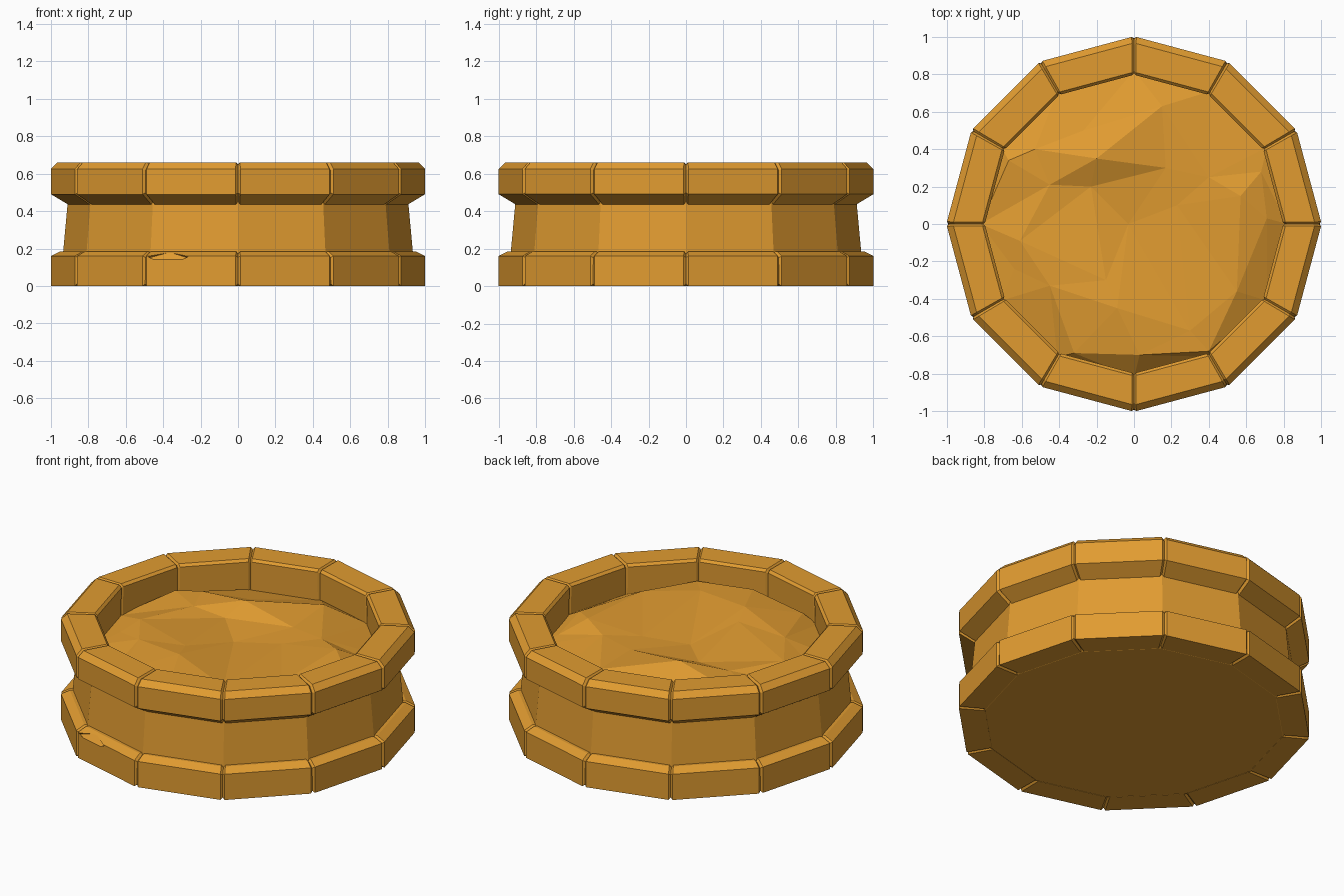
import bpy, bmesh
from math import radians, sin, cos
from mathutils import Vector
from mathutils.geometry import delaunay_2d_cdt

cube = bpy.data.objects.get("Cube")
if cube:
    bpy.data.objects.remove(cube, do_unlink=True)

SIDES = 12
STEP = 360 / SIDES

stone = bpy.data.materials.new("ochre_stone")
OCHRE = (0.75, 0.33, 0.03, 1)
stone.diffuse_color = OCHRE
stone.use_nodes = True
shader = stone.node_tree.nodes["Principled BSDF"]
shader.inputs["Base Color"].default_value = OCHRE
shader.inputs["Roughness"].default_value = 0.9


def make_object(name, bm, recalc=True):
    if recalc:
        bmesh.ops.recalc_face_normals(bm, faces=bm.faces)
    mesh = bpy.data.meshes.new(name)
    bm.to_mesh(mesh)
    bm.free()
    mesh.materials.append(stone)
    obj = bpy.data.objects.new(name, mesh)
    bpy.context.collection.objects.link(obj)
    return obj


def polar(radius, degrees, z):
    a = radians(degrees)
    return Vector((radius * cos(a), radius * sin(a), z))


def shrink(profile, amount):
    """Pull each profile point towards the middle of the profile."""
    points = [Vector(p) for p in profile]
    middle = sum(points, Vector((0, 0))) / len(points)
    return [p + (middle - p).normalized() * amount for p in points]


def block_ring(name, profile, gap=0.7, depth=0.014):
    """A ring of straight blocks with a narrow groove at each corner."""
    bm = bmesh.new()
    groove = shrink(profile, depth)
    sections = []
    for k in range(SIDES):
        for offset, shape in ((-gap, profile), (0, groove), (gap, profile)):
            sections.append([bm.verts.new(polar(r, k * STEP + offset, z)) for r, z in shape])
    n = len(profile)
    for i, a in enumerate(sections):
        b = sections[(i + 1) % len(sections)]
        for j in range(n):
            bm.faces.new((a[j], b[j], b[(j + 1) % n], a[(j + 1) % n]))
    return make_object(name, bm)


def solid_prism(name, profile):
    """A capped many-sided solid following a profile upwards."""
    bm = bmesh.new()
    rings = [[bm.verts.new(polar(r, k * STEP, z)) for k in range(SIDES)] for r, z in profile]
    for low, high in zip(rings, rings[1:]):
        for k in range(SIDES):
            m = (k + 1) % SIDES
            bm.faces.new((low[k], low[m], high[m], high[k]))
    bm.faces.new(rings[0])
    bm.faces.new(rings[-1])
    return make_object(name, bm)


# Stone courses and the drum between them
base = block_ring("base_blocks", [(0.85, 0), (1, 0), (1, 0.16), (0.95, 0.185), (0.85, 0.185)])
solid_prism("drum_wall", [(0.85, 0), (0.94, 0.05), (0.935, 0.18), (0.91, 0.45)])
block_ring("rim_blocks", [(0.8, 0.4), (0.9, 0.43), (1, 0.49), (1, 0.625),
                          (0.965, 0.66), (0.81, 0.66), (0.795, 0.645)])

# Chipped edge on one base block
bm = bmesh.new()
bmesh.ops.create_cone(bm, cap_ends=True, segments=4, radius1=0.1, radius2=0.1, depth=0.08)
chip = make_object("chip_cutter", bm)
chip.scale = (1.1, 0.4, 1)
chip.rotation_euler = (radians(50), 0, radians(-15))
chip.location = (-0.38, -0.925, 0.175)
chip.hide_render = True
cut = base.modifiers.new("chip", "BOOLEAN")
cut.operation = "DIFFERENCE"
cut.solver = "EXACT"
cut.object = chip
bpy.context.view_layer.objects.active = base
bpy.ops.object.modifier_apply(modifier=cut.name)
bpy.data.objects.remove(chip, do_unlink=True)

# Rough faceted filling inside the rim
peaks = [
    (0.15, 0.63, 0.55), (-0.2, 0.35, 0.59), (-0.27, 0.5, 0.52), (-0.53, 0.4, 0.54),
    (-0.67, 0.34, 0.53), (-0.45, 0.21, 0.54), (-0.23, 0.2, 0.53), (-0.03, 0, 0.51),
    (0.17, 0.3, 0.54), (0.4, 0.25, 0.55), (0.57, 0.15, 0.57), (0.55, -0.36, 0.55),
    (0.23, 0.1, 0.53), (-0.15, -0.3, 0.57), (-0.32, -0.69, 0.52), (-0.09, -0.45, 0.59),
    (-0.61, -0.09, 0.53), (-0.45, -0.33, 0.54), (-0.64, -0.24, 0.5), (0.03, -0.7, 0.57),
    (0.4, -0.68, 0.53), (0.3, -0.57, 0.54), (0.68, 0.28, 0.49), (0.71, 0.03, 0.53),
]
points = [Vector(p) for p in peaks] + [polar(0.82, k * STEP, 0.465) for k in range(SIDES)]
flat, _, triangles, *_ = delaunay_2d_cdt([p.xy for p in points], [], [], 0, 1e-5)
bm = bmesh.new()
verts = []
for f in flat:
    nearest = min(points, key=lambda p: (p.xy - f).length)
    verts.append(bm.verts.new((f.x, f.y, nearest.z)))
for triangle in triangles:
    bm.faces.new([verts[i] for i in triangle])
make_object("rough_filling", bm, recalc=False)
